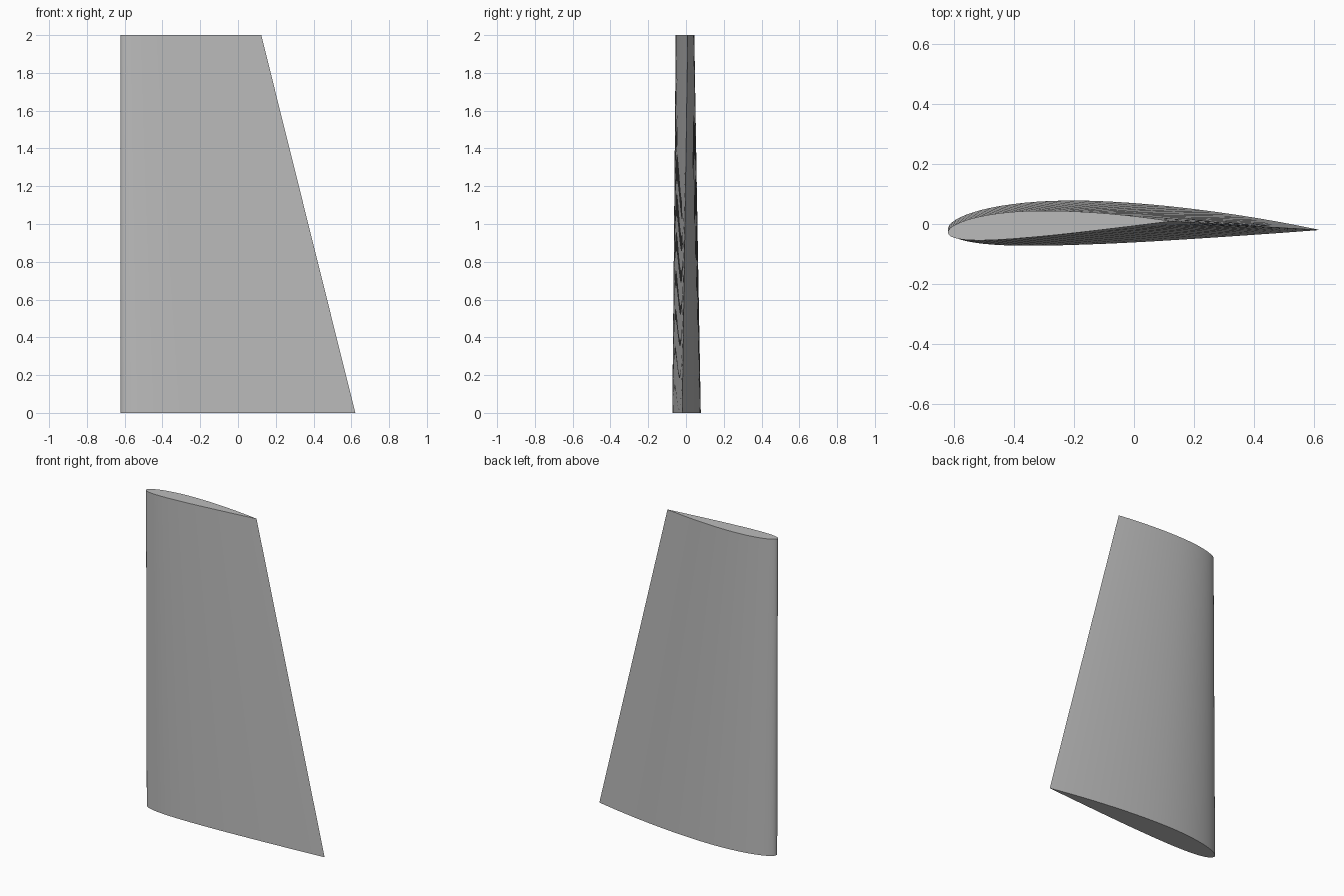
import bpy
import bmesh
import math

if "Cube" in bpy.data.objects:
    bpy.data.objects.remove(bpy.data.objects["Cube"], do_unlink=True)

CAMBER, CAMBER_POS, THICK = 0.02, 0.4, 0.12
STEPS = 40
LEAD_X, AXIS_Y = -0.622, -0.02


def airfoil():
    """Closed unit-chord outline: trailing edge, over the top, back underneath."""
    def point(t, side):
        half = 5 * THICK * (0.2969 * math.sqrt(t) - 0.126 * t - 0.3516 * t**2
                            + 0.2843 * t**3 - 0.1036 * t**4)
        p = CAMBER_POS
        d = p if t < p else 1 - p
        base = 0 if t < p else 1 - 2 * p
        camber = CAMBER / d**2 * (base + 2 * p * t - t * t)
        slope = math.atan(2 * CAMBER / d**2 * (p - t))
        return (t - side * half * math.sin(slope),
                camber + side * half * math.cos(slope))
    ts = [(1 - math.cos(math.pi * i / STEPS)) / 2 for i in range(STEPS + 1)]
    upper = [point(t, 1) for t in reversed(ts)]
    lower = [point(t, -1) for t in ts[1:-1]]
    return upper + lower


def section(bm, chord, twist, z):
    """Place the outline, twisted about its quarter-chord point."""
    c, s = math.cos(twist), math.sin(twist)
    ring = []
    for u, v in airfoil():
        x, y = (u - 0.25) * chord, v * chord
        ring.append(bm.verts.new((LEAD_X + 0.25 * chord + x * c - y * s,
                                  AXIS_Y + x * s + y * c, z)))
    return ring


# Tapered, twisted wing panel lofted between root and tip
bm = bmesh.new()
root = section(bm, 1.243, 0, 0)
tip = section(bm, 0.746, math.radians(3), 2)
n = len(root)
for i in range(n):
    j = (i + 1) % n
    bm.faces.new((root[i], root[j], tip[j], tip[i]))
bm.faces.new(root)
bm.faces.new(tip)
bmesh.ops.recalc_face_normals(bm, faces=bm.faces)
mesh = bpy.data.meshes.new("wing_panel")
bm.to_mesh(mesh)
bm.free()
wing = bpy.data.objects.new("wing_panel", mesh)
bpy.context.collection.objects.link(wing)

# Plain grey skin
grey = bpy.data.materials.new("plain_grey")
grey.use_nodes = True
colour = (0.5, 0.5, 0.5, 1)
grey.diffuse_color = colour
grey.node_tree.nodes["Principled BSDF"].inputs["Base Color"].default_value = colour
mesh.materials.append(grey)

bpy.ops.object.select_all(action="DESELECT")
wing.select_set(True)
bpy.context.view_layer.objects.active = wing
bpy.ops.object.shade_smooth_by_angle(angle=math.radians(30))
